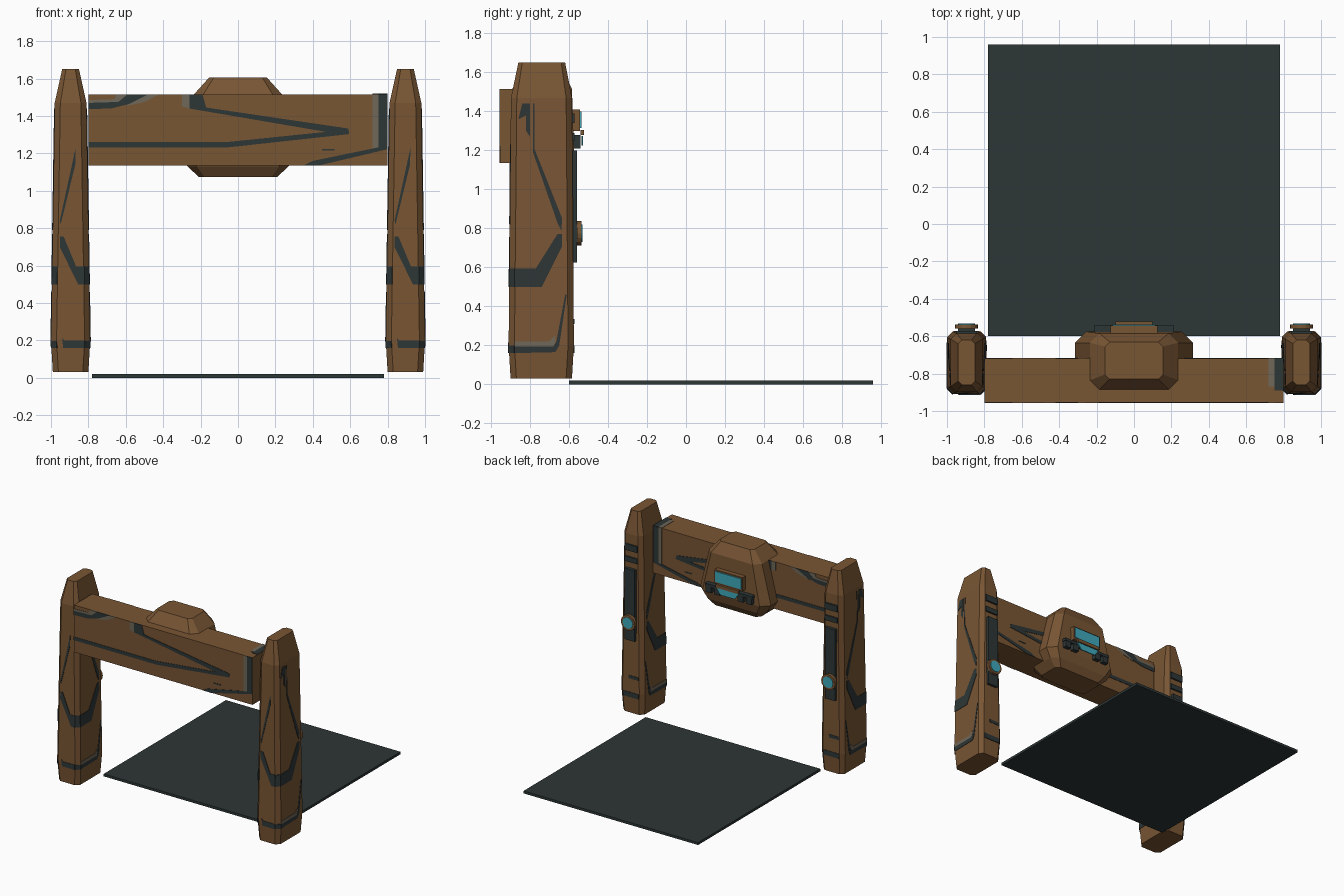
import bpy, bmesh, math
from mathutils import Vector

if "Cube" in bpy.data.objects:
    bpy.data.objects.remove(bpy.data.objects["Cube"])


def material(name, r, g, b):
    m = bpy.data.materials.new(name)
    m.diffuse_color = (r, g, b, 1)
    m.use_nodes = True
    m.node_tree.nodes["Principled BSDF"].inputs["Base Color"].default_value = m.diffuse_color
    return m


BROWN = material("brown_metal", .19, .092, .034)
DARK = material("dark_slate", .027, .037, .037)
GREY = material("warm_grey", .16, .137, .098)
CYAN = material("cyan_glow", .05, .40, .51)


def finish(name, bm, mat):
    bmesh.ops.recalc_face_normals(bm, faces=bm.faces)
    me = bpy.data.meshes.new(name)
    bm.to_mesh(me)
    bm.free()
    me.materials.append(mat)
    ob = bpy.data.objects.new(name, me)
    bpy.context.collection.objects.link(ob)
    return ob


def box(name, x0, x1, y0, y1, z0, z1, mat):
    bm = bmesh.new()
    bmesh.ops.create_cube(bm, size=1)
    for v in bm.verts:
        v.co = ((x0 + x1) / 2 + v.co.x * (x1 - x0),
                (y0 + y1) / 2 + v.co.y * (y1 - y0),
                (z0 + z1) / 2 + v.co.z * (z1 - z0))
    return finish(name, bm, mat)


def octagon_loft(name, cx, sections, mat):
    """Stack of chamfered rectangles: (z, half width, front y, back y, chamfer)."""
    bm = bmesh.new()
    rings = []
    for z, h, y0, y1, c in sections:
        pts = [(-h + c, y0), (h - c, y0), (h, y0 + c), (h, y1 - c),
               (h - c, y1), (-h + c, y1), (-h, y1 - c), (-h, y0 + c)]
        rings.append([bm.verts.new((cx + x, y, z)) for x, y in pts])
    bm.faces.new(rings[0])
    bm.faces.new(rings[-1])
    for a, b in zip(rings, rings[1:]):
        for i in range(8):
            j = (i + 1) % 8
            bm.faces.new((a[i], a[j], b[j], b[i]))
    return finish(name, bm, mat)


def plate(name, polys, place, mat, t=.003):
    """Thin painted plates; place(u, v, d) maps to 3D with d out of the surface."""
    bm = bmesh.new()
    for poly in polys:
        top = [bm.verts.new(place(u, v, t)) for u, v in poly]
        low = [bm.verts.new(place(u, v, -t)) for u, v in poly]
        bm.faces.new(top)
        bm.faces.new(low)
        for i in range(len(poly)):
            j = (i + 1) % len(poly)
            bm.faces.new((top[i], top[j], low[j], low[i]))
    return finish(name, bm, mat)


def disc(name, x, y, z, r, depth, mat):
    bm = bmesh.new()
    bmesh.ops.create_cone(bm, cap_ends=True, segments=16, radius1=r, radius2=r, depth=depth)
    for v in bm.verts:
        v.co = Vector((x + v.co.x, y + v.co.z, z + v.co.y))
    return finish(name, bm, mat)


def rect(u0, u1, v0, v1):
    return [(u0, v0), (u1, v0), (u1, v1), (u0, v1)]


# Floor plate
box("floor_plate", -.78, .78, -.60, .96, 0, .02, DARK)

# Pillars
C = .03
half = lambda z: .105 - .02 * (z - .2) / 1.27 if z > .2 else .105 - .01 * (.2 - z) / .17
front_y = lambda z: -.91 + .012 * (z - .2) / 1.27
back_y = lambda z: -.575 - .01 * (z - .2) / 1.27

front_dark = [
    [(.027, 1.23), (.025, 1.14), (-.053, .82), (-.058, .84)],
    [(-.058, .755), (-.037, .755), (.03, .595), (.073, .595), (.073, .5), (.04, .5), (-.058, .70)],
    [(-.045, .215), (-.035, .2), (.075, .2), (.075, .16), (-.04, .16)]]
side_dark = [
    [(-.785, 1.44), (-.778, 1.44), (-.778, 1.21), (-.635, .85), (-.64, .79), (-.66, .83), (-.785, 1.19)],
    [(-.88, .595), (-.77, .595), (-.66, .77), (-.635, .77), (-.635, .71), (-.74, .5), (-.88, .5)],
    [(-.88, .195), (-.68, .195), (-.665, .22), (-.62, .46), (-.612, .46), (-.65, .2), (-.67, .165), (-.88, .16)],
    [(-.84, 1.44), (-.80, 1.44), (-.80, 1.27), (-.82, 1.3), (-.82, 1.38), (-.86, 1.36)]]
side_grey = [[(-.88, .22), (-.70, .22), (-.675, .25), (-.668, .22), (-.68, .195), (-.88, .195)]]

for side, cx in (("left", -.895), ("right", .895)):
    octagon_loft(side + "_pillar", cx, [
        (.03, .095, -.90, -.585, C), (.2, .105, -.91, -.575, C),
        (1.47, .085, -.898, -.585, C), (1.65, .045, -.86, -.62, .02)], BROWN)
    plate(side + "_pillar_front_stripes", front_dark,
          lambda u, v, d: (cx + u, front_y(v) - d, v), DARK)
    for s in (-1, 1):
        tag = side + ("_inner" if s * cx < 0 else "_outer")
        flank = lambda u, v, d: (cx + s * (half(v) + d), u, v)
        plate(tag + "_stripes", side_dark, flank, DARK)
        plate(tag + "_grey_stripe", side_grey, flank, GREY)
        # bands that carry the stripes round the front corner
        plate(tag + "_corner_bands", [rect(0, 1, .5, .595), rect(0, 1, .16, .198)],
              lambda u, v, d: (cx + s * (half(v) - C + C * u + d * .7),
                               front_y(v) + C * u - d * .7, v), DARK)
    # back details: bands, slats, long bar and round lamp
    plate(side + "_pillar_back_bands", [rect(-.07, .07, .16, .2), rect(-.07, .02, .31, .335)],
          lambda u, v, d: (cx + u, back_y(v) + d, v), DARK)
    for i, (z0, z1) in enumerate(((1.34, 1.39), (1.25, 1.29))):
        box(f"{side}_slat_{i}", cx - .055, cx + .055, -.60, -.571, z0, z1, DARK)
    box(side + "_long_bar", cx - .045, cx + .045, -.59, -.558, .625, 1.2, DARK)
    disc(side + "_lamp_rim", cx, -.548, .775, .062, .024, BROWN)
    disc(side + "_lamp_lens", cx, -.536, .775, .045, .008, CYAN)

# Cross beam with the same stripes front and back
box("cross_beam", -.798, .798, -.955, -.72, 1.135, 1.516, BROWN)
beam_dark = [
    [(-.26, 1.516), (-.19, 1.516), (-.17, 1.445), (.59, 1.333), (.595, 1.303), (-.055, 1.232),
     (-.798, 1.232), (-.798, 1.26), (-.065, 1.26), (.47, 1.315), (-.26, 1.44)],
    [(.75, 1.516), (.798, 1.516), (.798, 1.222), (.42, 1.135), (.35, 1.135), (.75, 1.232)],
    [(-.798, 1.47), (-.64, 1.475), (-.59, 1.516), (-.48, 1.516), (-.58, 1.465), (-.68, 1.44), (-.798, 1.437)],
    rect(.45, .515, 1.215, 1.223)]
beam_dark[1] = [(.75, 1.516), (.798, 1.516), (.798, 1.222), (.43, 1.135), (.35, 1.135), (.40, 1.16), (.75, 1.232)]
beam_grey = [
    [(-.30, 1.516), (-.26, 1.516), (-.26, 1.44), (-.30, 1.45)],
    rect(.72, .75, 1.226, 1.516),
    [(-.48, 1.516), (-.42, 1.516), (-.50, 1.475), (-.60, 1.452), (-.58, 1.465)],
    [(-.65, 1.516), (-.59, 1.516), (-.64, 1.475), (-.798, 1.47), (-.798, 1.485), (-.66, 1.49)]]
for tag, y, s in (("front", -.955, -1), ("back", -.72, 1)):
    put = lambda u, v, d: (u, y + s * d, v)
    plate(f"beam_{tag}_dark_stripes", beam_dark, put, DARK)
    plate(f"beam_{tag}_grey_stripes", beam_grey, put, GREY)
on_top = lambda u, v, d: (u, v, 1.516 + d)
plate("beam_top_dark_band", [rect(.75, .798, -.89, -.72)], on_top, DARK)
plate("beam_top_grey_band", [rect(.72, .75, -.87, -.72)], on_top, GREY)

# Central head housing
octagon_loft("head_housing", 0, [
    (1.075, .21, -.84, -.63, .03), (1.13, .27, -.88, -.595, .05),
    (1.2, .315, -.90, -.575, .06), (1.516, .235, -.885, -.585, .05),
    (1.605, .155, -.83, -.63, .025)], BROWN)

# Head screens and handle on the back
box("upper_screen_backing", -.125, .125, -.60, -.544, 1.30, 1.41, BROWN)
box("upper_screen", -.115, .115, -.545, -.536, 1.315, 1.40, CYAN)
plate("lower_screen", [[(-.10, 1.275), (.10, 1.275), (.065, 1.225), (-.065, 1.225)]],
      lambda u, v, d: (u, -.533 + d, v), CYAN, .004)
box("screen_trim", -.10, .10, -.54, -.522, 1.278, 1.305, BROWN)
box("handle_bar", -.21, .21, -.60, -.54, 1.258, 1.28, DARK)
for i, s in enumerate((-1, 1)):
    for j, x in enumerate((.18, .105)):
        box(f"handle_foot_{i}{j}", s * x - .025, s * x + .025, -.59, -.542, 1.21, 1.26, DARK)
